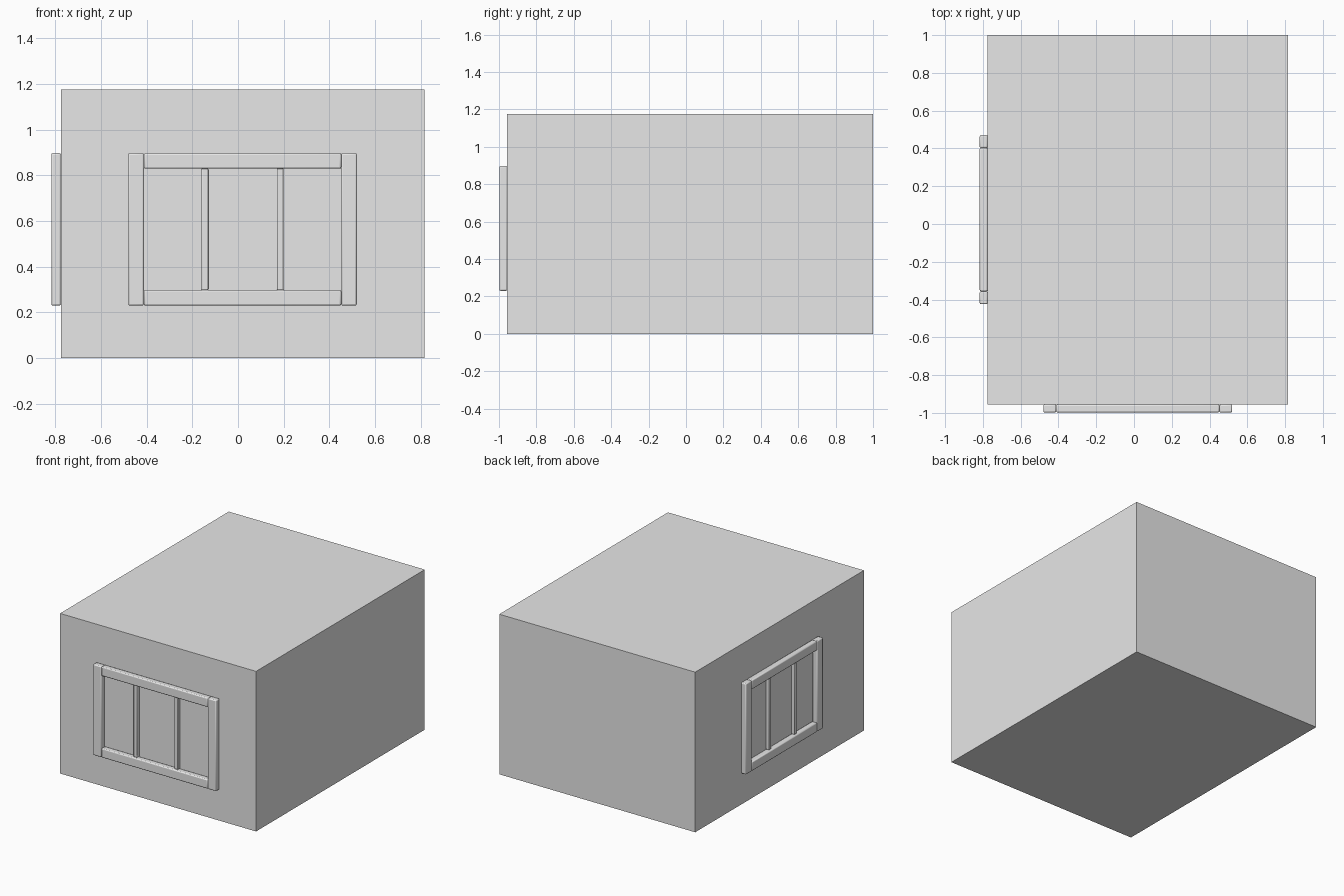
import bpy
from mathutils import Matrix, Vector
from math import radians

cube = bpy.data.objects.get("Cube")
if cube:
    bpy.data.objects.remove(cube, do_unlink=True)

grey = bpy.data.materials.new("light_grey")
grey.use_nodes = True
grey.diffuse_color = (0.8, 0.8, 0.8, 1)
grey.node_tree.nodes["Principled BSDF"].inputs["Base Color"].default_value = (0.8, 0.8, 0.8, 1)


def box(name, low, high, turn=Matrix(), bevel=0):
    """Axis-aligned block between two corners, then moved by a matrix."""
    low, high = Vector(low), Vector(high)
    bpy.ops.mesh.primitive_cube_add(size=1)
    obj = bpy.context.object
    obj.name = name
    obj.data.transform(turn @ Matrix.Translation((low + high) / 2)
                       @ Matrix.Diagonal((*(high - low), 1)))
    obj.data.materials.append(grey)
    if bevel:
        mod = obj.modifiers.new("rounded_edges", 'BEVEL')
        mod.width = bevel
        mod.segments = 2
        bpy.ops.object.shade_smooth_by_angle(angle=radians(40))
    return obj


def window(name, turn, width):
    """Framed window facing -y, its back on y = 0, centred on x = 0."""
    half, wood, depth = width / 2, 0.068, 0.042
    bottom, top = 0.23, 0.897
    inner = half - wood
    # upright posts and the rails between them
    for side, sign in (("left", 1), ("right", -1)):
        a, b = sorted((sign * inner, sign * half))
        box(f"{name}_{side}_post", (a, -depth, bottom), (b, 0, top), turn, 0.007)
    box(f"{name}_top_rail", (-inner, -depth, top - wood), (inner, 0, top), turn, 0.007)
    box(f"{name}_bottom_rail", (-inner, -depth, bottom), (inner, 0, bottom + wood), turn, 0.007)
    # thinner bars dividing the opening
    bar, offset = 0.015 * width, 0.165 * width
    for side, sign in (("left", 1), ("right", -1)):
        x = sign * offset
        box(f"{name}_{side}_bar", (x - bar, -0.028, bottom + wood),
            (x + bar, 0, top - wood), turn, 0.004)


# main block
box("room_block", (-0.775, -0.956, 0), (0.816, 1, 1.175))

# windows on the front and the right side
window("front_window", Matrix.Translation((0.02, -0.956, 0)), 1.0)
window("side_window", Matrix.Translation((-0.775, 0.023, 0))
       @ Matrix.Rotation(radians(-90), 4, 'Z'), 0.895)
